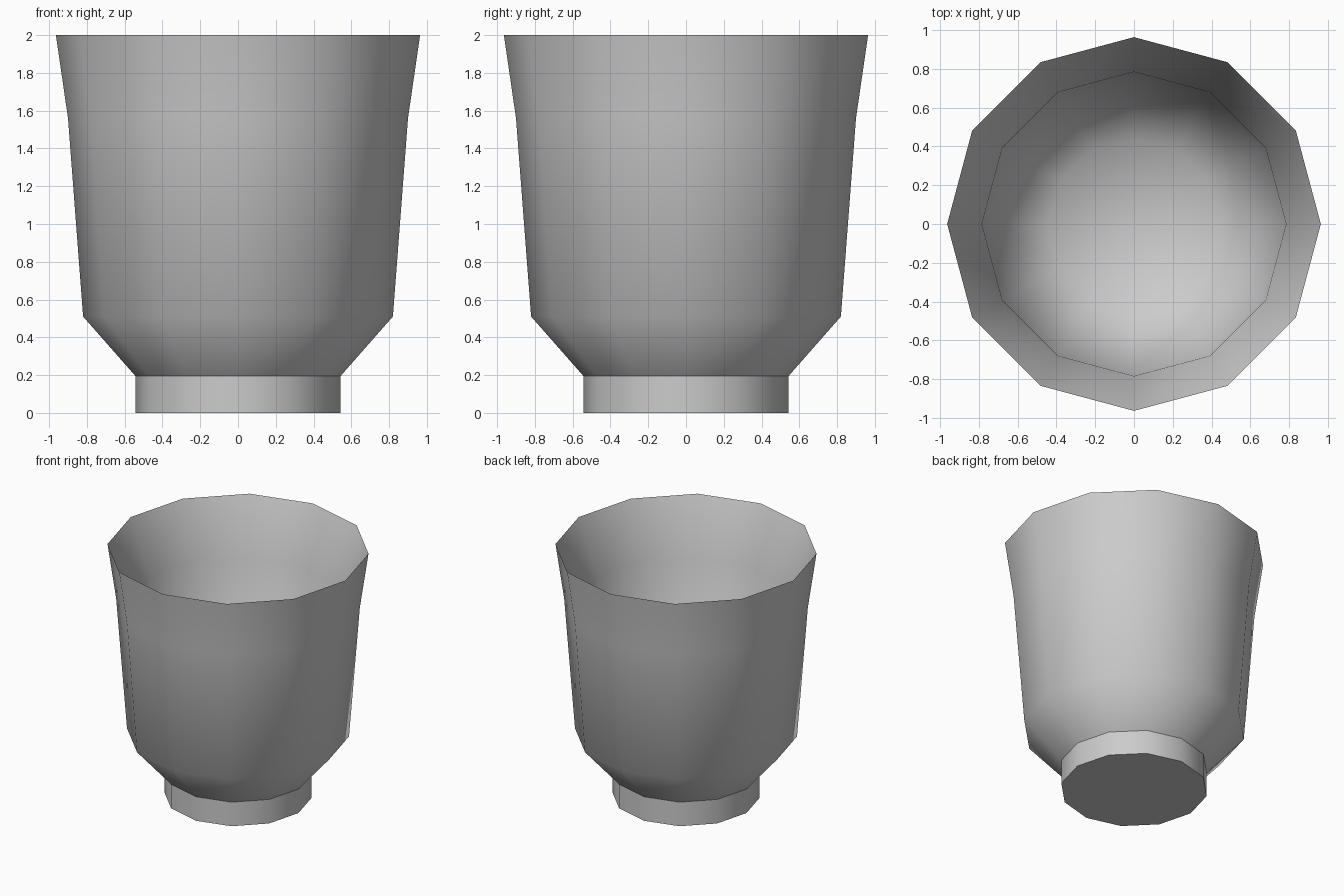
import bpy
import bmesh
import math

SIDES = 12

old = bpy.data.objects.get("Cube")
if old:
    bpy.data.objects.remove(old, do_unlink=True)

grey = bpy.data.materials.new("plain_grey")
colour = (0.6, 0.6, 0.6, 1)
grey.diffuse_color = colour
grey.use_nodes = True
grey.node_tree.nodes["Principled BSDF"].inputs["Base Color"].default_value = colour


def lathe(name, profile):
    """Turn a (radius, height) profile round the z axis."""
    bm = bmesh.new()
    verts = [bm.verts.new((r, 0, z)) for r, z in profile]
    edges = [bm.edges.new(pair) for pair in zip(verts, verts[1:])]
    bmesh.ops.spin(bm, geom=verts + edges, cent=(0, 0, 0), axis=(0, 0, 1),
                   angle=math.tau, steps=SIDES)
    bmesh.ops.remove_doubles(bm, verts=bm.verts, dist=0.0005)
    bmesh.ops.recalc_face_normals(bm, faces=bm.faces)
    mesh = bpy.data.meshes.new(name)
    bm.to_mesh(mesh)
    bm.free()
    mesh.materials.append(grey)
    obj = bpy.data.objects.new(name, mesh)
    bpy.context.collection.objects.link(obj)
    bpy.ops.object.select_all(action="DESELECT")
    obj.select_set(True)
    bpy.context.view_layer.objects.active = obj
    bpy.ops.object.shade_smooth_by_angle(angle=math.radians(50))
    return obj


# Flared cup: outer wall up to a knife-thin rim, then the thick inner wall and floor
lathe("cup_body", [(0.543, 0.195), (0.82, 0.51), (0.9, 1.56), (0.964, 2),
                   (0.785, 1.56), (0.705, 0.53), (0.44, 0.28), (0, 0.26)])

# Straight foot under the cup
lathe("cup_foot", [(0, 0), (0.543, 0), (0.543, 0.195)])
